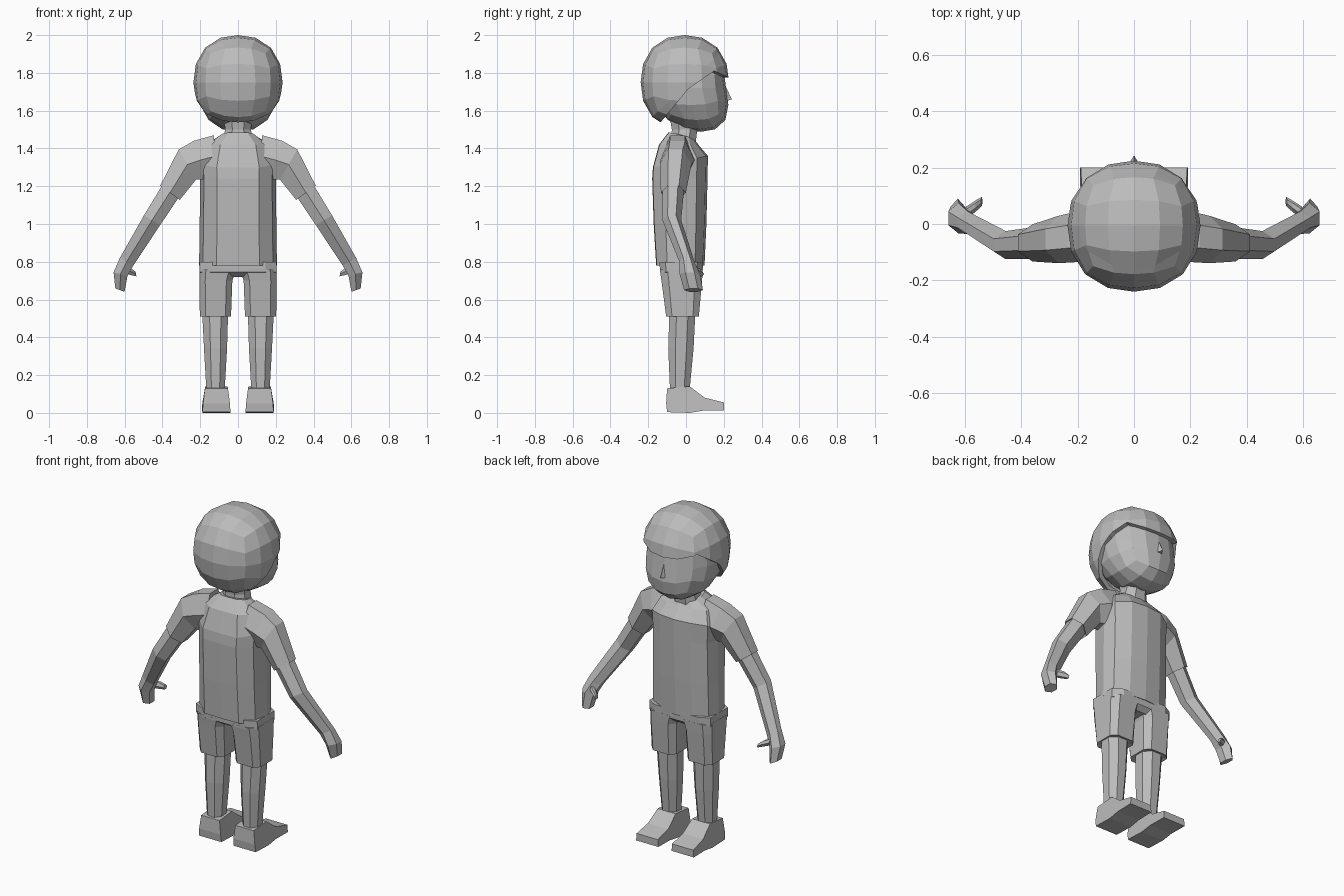
import bpy, bmesh, math
from mathutils import Vector

if "Cube" in bpy.data.objects:
    bpy.data.objects.remove(bpy.data.objects["Cube"])

grey = bpy.data.materials.new("plain grey")
grey.diffuse_color = (0.5, 0.5, 0.5, 1)
grey.use_nodes = True
grey.node_tree.nodes["Principled BSDF"].inputs["Base Color"].default_value = grey.diffuse_color


def finish(name, bm):
    bmesh.ops.recalc_face_normals(bm, faces=bm.faces)
    me = bpy.data.meshes.new(name)
    bm.to_mesh(me)
    bm.free()
    me.materials.append(grey)
    ob = bpy.data.objects.new(name, me)
    bpy.context.collection.objects.link(ob)
    return ob


def mirror(ob):
    m = ob.modifiers.new("mirror", 'MIRROR')
    m.use_mirror_merge = False
    return ob


def loft(name, rings, cap_start=True, cap_end=True):
    """Skin a tube over rings with equal point counts."""
    bm = bmesh.new()
    vs = [[bm.verts.new(p) for p in r] for r in rings]
    n = len(vs[0])
    for a, b in zip(vs, vs[1:]):
        for i in range(n):
            j = (i + 1) % n
            bm.faces.new((a[i], a[j], b[j], b[i]))
    if cap_start:
        bm.faces.new(vs[0][::-1])
    if cap_end:
        bm.faces.new(vs[-1])
    return finish(name, bm)


def box_ring(x0, x1, y0, y1, z, cut=0.28):
    """Horizontal octagon filling a rectangle."""
    cx, cy, hx, hy = (x0 + x1) / 2, (y0 + y1) / 2, (x1 - x0) / 2, (y1 - y0) / 2
    k = 1 - 2 * cut
    pts = [(k, -1), (1, -k), (1, k), (k, 1), (-k, 1), (-1, k), (-1, -k), (-k, -1)]
    return [(cx + hx * a, cy + hy * b, z) for a, b in pts]


def limb_ring(c, ang, t, w):
    """Hexagon across a limb: t half thickness in the xz plane, w half width in y."""
    n = Vector((math.cos(ang), 0, math.sin(ang)))
    pts = [(1, 0.45), (1, -0.45), (0, -1), (-1, -0.45), (-1, 0.45), (0, 1)]
    return [Vector(c) + n * (a * t) + Vector((0, b * w, 0)) for a, b in pts]


def round_block(rx, ry, rz, power):
    """Gridded cube inflated to a rounded block."""
    bm = bmesh.new()
    bmesh.ops.create_cube(bm, size=2)
    bmesh.ops.subdivide_edges(bm, edges=bm.edges[:], cuts=3, use_grid_fill=True)
    for v in bm.verts:
        d = v.co.copy()
        d = Vector([math.tan(c * math.pi / 4) for c in d])
        s = sum(abs(c) ** power for c in d) ** (1 / power)
        v.co = Vector((d.x * rx, d.y * ry, d.z * rz)) / s
    return bm


# face: rounded block, pushed forward towards the chin
bm = round_block(0.213, 0.208, 0.232, 2.2)
for v in bm.verts:
    v.co.z += 1.72
    v.co.y += 0.004 + max(0, 1.70 - v.co.z) * 0.35
finish("face", bm)

# hair: larger shell opened over the face by three planes
bm = round_block(0.236, 0.234, 0.25, 2.25)
for v in bm.verts:
    v.co += Vector((0, -0.006, 1.75))
lines = [(0.0, 1.70, 1.2), (0.02, 1.72, 0.7), (0.15, 1.81, -0.45)]
for y, z, s in lines:
    bmesh.ops.bisect_plane(bm, geom=bm.verts[:] + bm.edges[:] + bm.faces[:],
                           plane_co=(0, y, z), plane_no=(0, -s, 1))
gone = []
for f in bm.faces:
    c = f.calc_center_median()
    if all(c.z < z + s * (c.y - y) for y, z, s in lines):
        gone.append(f)
bmesh.ops.delete(bm, geom=gone, context='FACES')
hair = finish("hair", bm)
m = hair.modifiers.new("thickness", 'SOLIDIFY')
m.thickness = 0.025

# nose
bm = bmesh.new()
p = [bm.verts.new(c) for c in [(0, 0.205, 1.74), (-0.03, 0.195, 1.645),
                               (0.03, 0.195, 1.645), (0, 0.243, 1.66)]]
for f in ((0, 1, 3), (0, 3, 2), (1, 2, 3), (0, 2, 1)):
    bm.faces.new([p[i] for i in f])
finish("nose", bm)

# neck
loft("neck", [box_ring(-0.085, 0.085, -0.08, 0.05, 1.42),
              box_ring(-0.068, 0.068, -0.075, 0.06, 1.50),
              box_ring(-0.075, 0.075, -0.085, 0.07, 1.56)])


# shirt body: twelve-sided rings (half width, back, front, height)
def torso_ring(w, b, f, z, zf):
    h = [(0.55, 0, 0), (0.9, 0.22, 0.2), (1, 0.55, 0.5), (0.9, 0.8, 0.8), (0.5, 0.96, 1)]
    right = [(w * a, b + (f - b) * t, z + (zf - z) * u) for a, t, u in h]
    left = [(-x, y, q) for x, y, q in reversed(right)]
    return [(0, b - 0.003, z)] + right + [(0, f, zf)] + left


loft("shirt_body", [torso_ring(w, b, f, z, zf) for w, b, f, z, zf in [
    (0.19, -0.14, 0.085, 0.785, 0.785), (0.206, -0.155, 0.098, 0.78, 0.78),
    (0.203, -0.168, 0.108, 1.0, 1.0), (0.2, -0.176, 0.114, 1.24, 1.24),
    (0.205, -0.172, 0.116, 1.30, 1.36), (0.17, -0.14, 0.065, 1.42, 1.42),
    (0.09, -0.09, 0.04, 1.485, 1.455)]])

# sleeves
mirror(loft("sleeve", [limb_ring(*a) for a in [
    ((0.12, -0.045, 1.36), 1.50, 0.11, 0.085),
    ((0.20, -0.045, 1.338), 1.25, 0.108, 0.09),
    ((0.268, -0.055, 1.315), 1.05, 0.092, 0.084),
    ((0.36, -0.067, 1.165), 0.62, 0.064, 0.066),
    ((0.355, -0.067, 1.175), 0.62, 0.054, 0.056)]]))

# forearms and hands
mirror(loft("arm", [limb_ring(*a) for a in [
    ((0.34, -0.067, 1.20), 0.62, 0.055, 0.058),
    ((0.455, -0.075, 1.02), 0.55, 0.05, 0.05),
    ((0.59, 0.005, 0.80), 0.50, 0.041, 0.04),
    ((0.622, 0.02, 0.735), 0.25, 0.038, 0.054),
    ((0.625, 0.04, 0.65), 0.35, 0.026, 0.05)]]))

# thumbs
mirror(loft("thumb", [limb_ring(*a) for a in [
    ((0.595, 0.04, 0.755), 1.4, 0.02, 0.022),
    ((0.56, 0.065, 0.745), 1.4, 0.018, 0.02),
    ((0.54, 0.08, 0.735), 1.4, 0.012, 0.016)]]))

# shorts: hip block with two legs
loft("shorts_hips", [box_ring(-0.203, 0.203, -0.14, 0.09, 0.80, 0.14),
                     box_ring(-0.204, 0.204, -0.138, 0.088, 0.745, 0.14),
                     box_ring(-0.15, 0.15, -0.10, 0.06, 0.72, 0.14)])
mirror(loft("shorts_leg", [box_ring(*a, 0.18) for a in [
    (0.01, 0.205, -0.139, 0.089, 0.76), (0.03, 0.205, -0.13, 0.085, 0.70),
    (0.037, 0.202, -0.105, 0.068, 0.51), (0.055, 0.188, -0.088, 0.052, 0.515)]]))

# lower legs
mirror(loft("leg", [box_ring(*a) for a in [
    (0.052, 0.19, -0.088, 0.05, 0.54), (0.058, 0.18, -0.094, 0.04, 0.34),
    (0.07, 0.168, -0.085, 0.02, 0.13)]]))

# shoes: side profile swept across, narrower at the top
profile = [(-0.10, 0.004), (-0.105, 0.05), (-0.10, 0.13), (0.02, 0.14), (0.10, 0.08),
           (0.20, 0.055), (0.20, 0.012), (0.09, 0.012), (0.02, 0.0)]
shoe = []
for side in (-1, 1):
    shoe.append([(0.114 + side * (0.074 - 0.13 * max(0, z - 0.03)) + 0.02 * max(0, y), y, z)
                 for y, z in profile])
mirror(loft("shoe", shoe))
